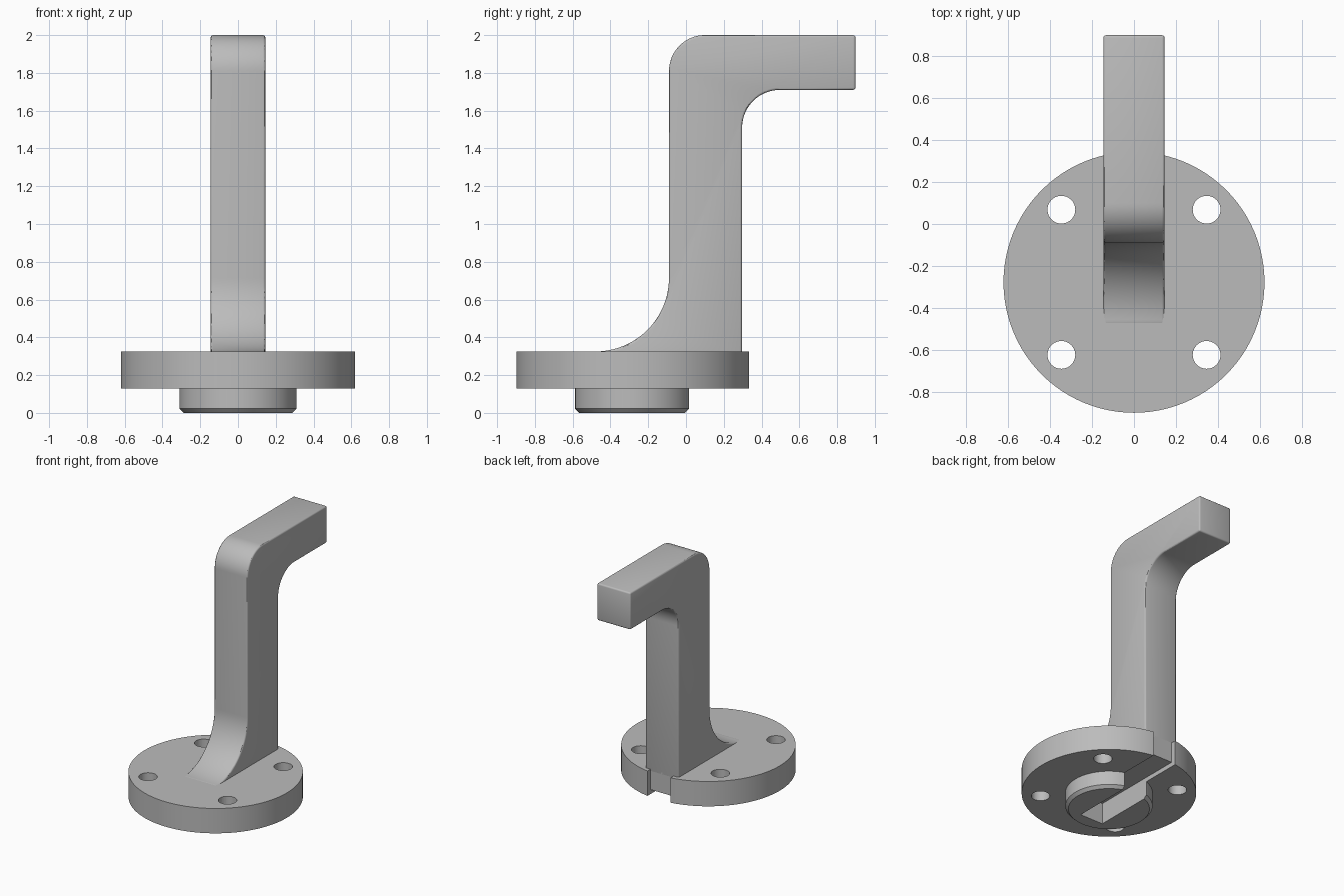
import bpy, bmesh
from math import pi, sin, cos
from mathutils import Matrix, Vector

old = bpy.data.objects.get("Cube")
if old:
    bpy.data.objects.remove(old)

BASE_Y = -0.277     # centre of the round base
BASE_TOP = 0.325
ARM_BACK = 0.297

grey = bpy.data.materials.new("plain grey")
grey.use_nodes = True
colour = (0.5, 0.5, 0.5, 1)
grey.diffuse_color = colour
grey.node_tree.nodes["Principled BSDF"].inputs["Base Color"].default_value = colour


def make_object(name, bm):
    bmesh.ops.recalc_face_normals(bm, faces=bm.faces)
    mesh = bpy.data.meshes.new(name)
    bm.to_mesh(mesh)
    bm.free()
    mesh.materials.append(grey)
    obj = bpy.data.objects.new(name, mesh)
    bpy.context.collection.objects.link(obj)
    return obj


def activate(obj):
    bpy.ops.object.select_all(action='DESELECT')
    obj.select_set(True)
    bpy.context.view_layer.objects.active = obj


def arc(cy, cz, radius, start, end, steps=16):
    angles = [start + (end - start) * i / steps for i in range(steps + 1)]
    return [(cy + radius * cos(a), cz + radius * sin(a)) for a in angles]


def prism(name, outline, half_width):
    """Extrude a side outline of (y, z) points across x."""
    bm = bmesh.new()
    face = bm.faces.new([bm.verts.new((-half_width, y, z)) for y, z in outline])
    new = bmesh.ops.extrude_face_region(bm, geom=[face])["geom"]
    verts = [v for v in new if isinstance(v, bmesh.types.BMVert)]
    bmesh.ops.translate(bm, verts=verts, vec=(2 * half_width, 0, 0))
    return make_object(name, bm)


def cut(target, cutter):
    cutter.hide_render = True
    activate(target)
    mod = target.modifiers.new("cut", 'BOOLEAN')
    mod.operation, mod.solver, mod.object = 'DIFFERENCE', 'EXACT', cutter
    bpy.ops.object.modifier_apply(modifier=mod.name)
    bpy.data.objects.remove(cutter)


# Round flange with a chamfered boss underneath, turned as one solid
profile = [(0, 0), (0.288, 0), (0.31, 0.022), (0.31, 0.13),
           (0.62, 0.13), (0.62, BASE_TOP), (0, BASE_TOP)]
bm = bmesh.new()
points = [bm.verts.new((r, BASE_Y, z)) for r, z in profile]
edges = [bm.edges.new(pair) for pair in zip(points, points[1:])]
bmesh.ops.spin(bm, geom=points + edges, cent=(0, BASE_Y, 0), axis=(0, 0, 1),
               angle=2 * pi, steps=96, use_merge=True)
bmesh.ops.remove_doubles(bm, verts=bm.verts, dist=0.0001)
base = make_object("round_base", bm)

# Four screw holes
for sx in (-1, 1):
    for sy in (-1, 1):
        bm = bmesh.new()
        place = Matrix.Translation(Vector((sx * 0.345, BASE_Y + sy * 0.345, 0.2)))
        bmesh.ops.create_cone(bm, cap_ends=True, segments=40, radius1=0.066,
                              radius2=0.066, depth=0.6, matrix=place)
        cut(base, make_object("hole_cutter", bm))

# Slot under the base, open through the rim behind the arm
slot = [(-0.47, -0.1), (1, -0.1), (1, 0.5), (ARM_BACK, 0.5),
        (ARM_BACK, 0.165), (-0.47, 0.165)]
cut(base, prism("slot_cutter", slot, 0.1))

# Bent arm with a flared foot
outline = [(-0.48, 0.3)]
outline += arc(-0.48, BASE_TOP + 0.39, 0.39, -pi / 2, 0, 24)
outline += arc(0.1, 1.81, 0.19, pi, pi / 2)
outline += [(0.897, 2), (0.897, 1.71)]
outline += arc(ARM_BACK + 0.2, 1.51, 0.2, pi / 2, pi)
outline += [(ARM_BACK, 0.3)]
arm = prism("bent_arm", outline, 0.145)
activate(arm)
bevel = arm.modifiers.new("rounded edges", 'BEVEL')
bevel.width, bevel.segments = 0.012, 3
bevel.use_clamp_overlap = False
bpy.ops.object.modifier_apply(modifier=bevel.name)

for obj in (base, arm):
    activate(obj)
    bpy.ops.object.shade_smooth_by_angle(angle=pi / 6)
